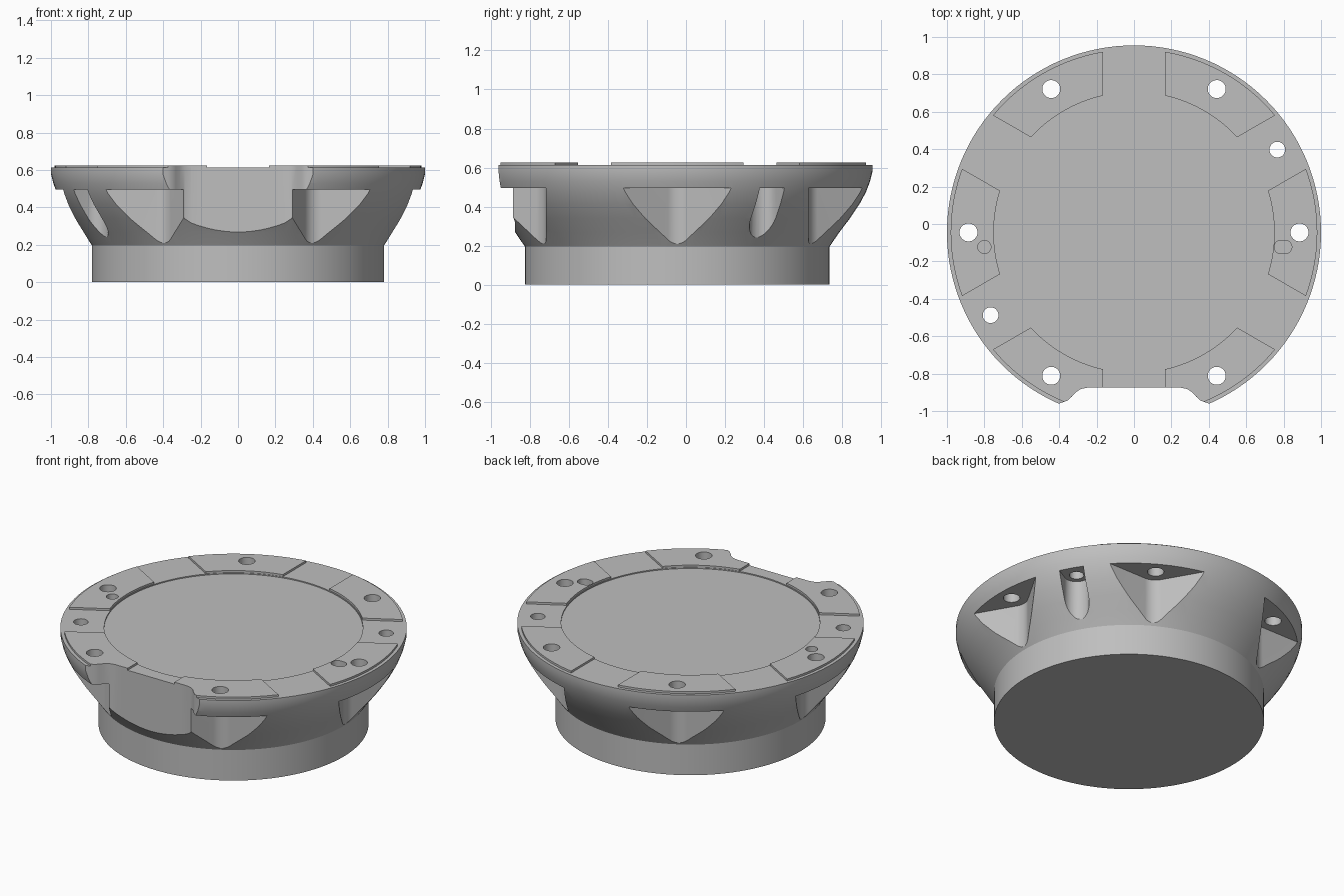
import bpy, bmesh, math
from math import sin, cos, radians
from mathutils import Matrix

if "Cube" in bpy.data.objects:
    bpy.data.objects.remove(bpy.data.objects["Cube"], do_unlink=True)

CY = -0.045            # axis of the round body
FLANGE_Z, PAD_Z, POCKET_Z = 0.612, 0.625, 0.495
BOLT_R = 0.885         # bolt circle radius

grey = bpy.data.materials.new("machined_grey")
grey.use_nodes = True
grey.diffuse_color = (0.52, 0.52, 0.52, 1)
grey.node_tree.nodes["Principled BSDF"].inputs["Base Color"].default_value = (0.52, 0.52, 0.52, 1)


def finish(bm, name):
    bmesh.ops.recalc_face_normals(bm, faces=bm.faces)
    mesh = bpy.data.meshes.new(name)
    bm.to_mesh(mesh)
    bm.free()
    mesh.materials.append(grey)
    obj = bpy.data.objects.new(name, mesh)
    bpy.context.collection.objects.link(obj)
    return obj


def prism(name, outline, z0, z1, angle=0):
    """Extrude a plan outline, turned by angle about the body axis."""
    bm = bmesh.new()
    face = bm.faces.new([bm.verts.new((x, y, z0)) for x, y in outline])
    ext = bmesh.ops.extrude_face_region(bm, geom=[face])
    verts = [g for g in ext["geom"] if isinstance(g, bmesh.types.BMVert)]
    bmesh.ops.translate(bm, verts=verts, vec=(0, 0, z1 - z0))
    turn = Matrix.Translation((0, CY, 0)) @ Matrix.Rotation(radians(angle), 4, 'Z')
    bmesh.ops.transform(bm, matrix=turn, verts=bm.verts)
    return finish(bm, name)


def arc(cx, cy, r, a0, a1, n):
    return [(cx + r * cos(radians(a0 + (a1 - a0) * i / n)),
             cy + r * sin(radians(a0 + (a1 - a0) * i / n))) for i in range(n + 1)]


def circle(cx, cy, r, n=32):
    return arc(cx, cy, r, 0, 360, n)[:-1]


def pocket(name, r, spread, angle):
    """Round-nosed pocket whose walls open outwards by the spread angle."""
    nose = arc(BOLT_R, 0, r, 90 + spread, 270 - spread, 16)
    dx, dy = 0.6 * cos(radians(spread)), 0.6 * sin(radians(spread))
    first, last = nose[0], nose[-1]
    outline = [(first[0] + dx, first[1] + dy)] + nose + [(last[0] + dx, last[1] - dy)]
    return prism(name, outline, 0.1, POCKET_Z, angle)


def cut(obj, cutters):
    for c in cutters:
        mod = obj.modifiers.new(c.name, 'BOOLEAN')
        mod.operation, mod.solver, mod.object = 'DIFFERENCE', 'EXACT', c
    deps = bpy.context.evaluated_depsgraph_get()
    mesh = bpy.data.meshes.new_from_object(obj.evaluated_get(deps))
    obj.modifiers.clear()
    obj.data = mesh


# Turned body: lower drum, flared neck and flange
profile = [(0, 0), (0.78, 0), (0.78, 0.195), (0.83, 0.268), (0.885, 0.34), (0.935, 0.415),
           (0.967, 0.475), (0.988, 0.53), (1, 0.58), (1, FLANGE_Z), (0, FLANGE_Z)]
bm = bmesh.new()
verts = [bm.verts.new((r, 0, z)) for r, z in profile]
edges = [bm.edges.new(pair) for pair in zip(verts, verts[1:])]
bmesh.ops.spin(bm, geom=verts + edges, cent=(0, 0, 0), axis=(0, 0, 1),
               angle=2 * math.pi, steps=128, use_merge=False)
bmesh.ops.remove_doubles(bm, verts=bm.verts, dist=0.0005)
bmesh.ops.translate(bm, verts=bm.verts, vec=(0, CY, 0))
body = finish(bm, "flanged_body")

# Raised pads, separated by straight channels
pads = []
for k in range(6):
    def half(r):
        return 30 - math.degrees(math.asin(0.165 / r))
    r_in, r_out = 0.75, 0.98
    outline = (arc(0, 0, r_out, -half(r_out), half(r_out), 20)
               + arc(0, 0, r_in, half(r_in), -half(r_in), 20))
    pads.append(prism(f"raised_pad_{k + 1}", outline, 0.602, PAD_Z, 60 * k))

# Cutters that pass through the top face
top_cutters = [prism(f"bolt_cutter_{k}", circle(BOLT_R, 0, 0.048), 0.4, 0.7, 60 * k)
               for k in range(6)]
top_cutters += [prism(f"pin_cutter_{a}", circle(BOLT_R, 0, 0.042), 0.4, 0.7, a)
                for a in (30, 210)]
top_cutters.append(prism("round_dowel_cutter", circle(-0.8, -0.078, 0.035), 0.53, 0.7))
slot = arc(0.808, -0.078, 0.036, -90, 90, 12) + arc(0.786, -0.078, 0.036, 90, 270, 12)
top_cutters.append(prism("slotted_dowel_cutter", slot, 0.53, 0.7))

# Front flat with S-shaped ends
side = [(0.25, -0.875), (0.285, -0.882), (0.312, -0.9), (0.333, -0.924),
        (0.355, -0.944), (0.385, -0.955), (0.42, -0.966), (0.42, -1.2)]
notch = [(x, y - CY) for x, y in side] + [(-x, y - CY) for x, y in reversed(side)]
top_cutters.append(prism("front_flat_cutter", notch, 0.1, 0.8))

# Cutters for the body only
body_cutters = [pocket(f"bolt_pocket_cutter_{k}", 0.095, 60, 60 * k) for k in range(6)]
body_cutters += [pocket(f"pin_pocket_cutter_{a}", 0.073, 0, a) for a in (30, 210)]
body_cutters.append(prism("face_recess_cutter", circle(0, 0, 0.747, 128), 0.605, 0.8))

cut(body, top_cutters + body_cutters)
for pad in pads:
    cut(pad, top_cutters)
for c in top_cutters + body_cutters:
    bpy.data.objects.remove(c, do_unlink=True)

# Smooth shading with crisp edges
bpy.ops.object.select_all(action='DESELECT')
for obj in [body] + pads:
    obj.select_set(True)
bpy.context.view_layer.objects.active = body
bpy.ops.object.shade_smooth_by_angle(angle=radians(25))
